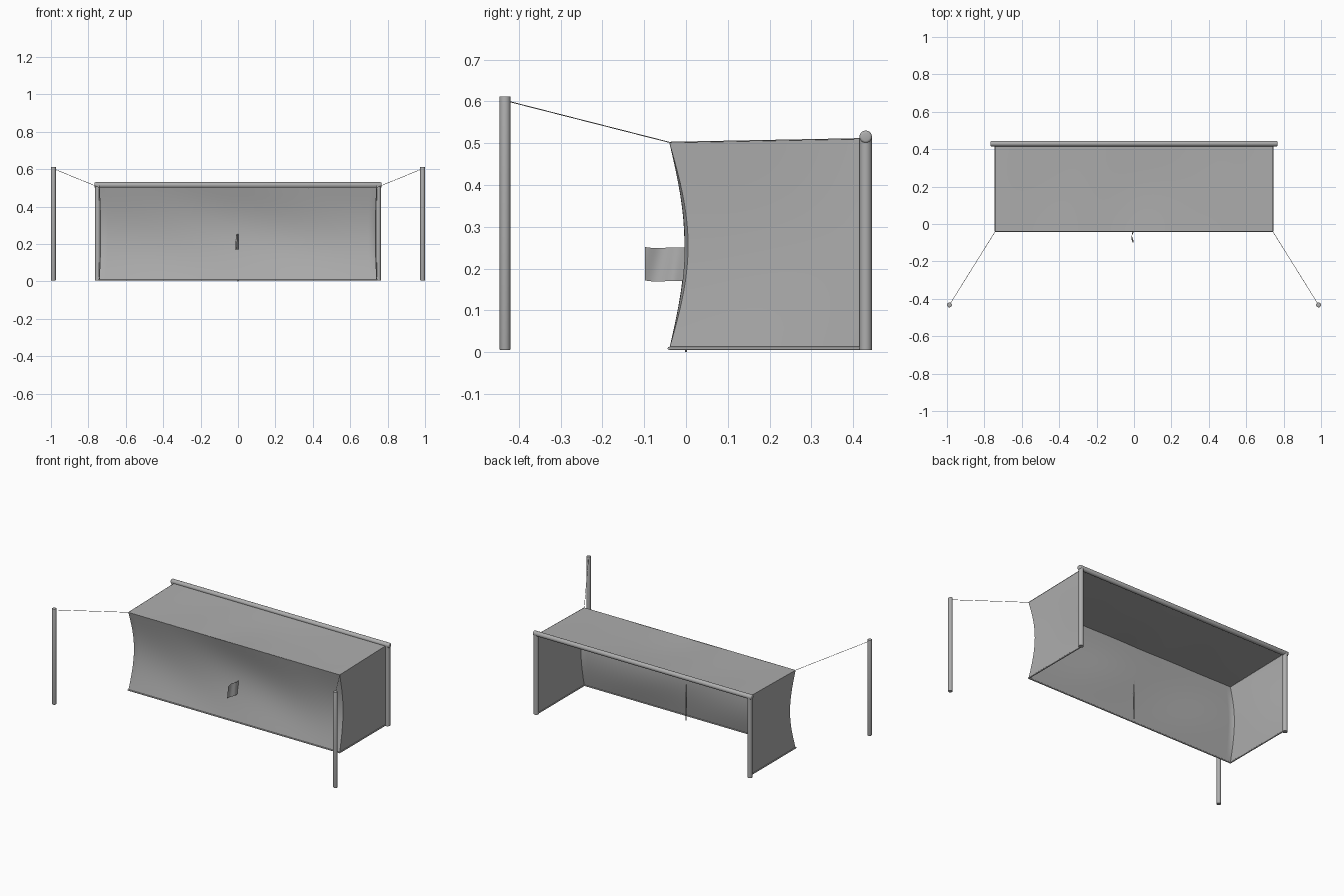
import bpy, bmesh, math
from mathutils import Vector

if "Cube" in bpy.data.objects:
    bpy.data.objects.remove(bpy.data.objects["Cube"], do_unlink=True)


def make_material(name, rgb):
    m = bpy.data.materials.new(name)
    m.use_nodes = True
    m.diffuse_color = (*rgb, 1)
    bsdf = next(n for n in m.node_tree.nodes if n.type == 'BSDF_PRINCIPLED')
    bsdf.inputs["Base Color"].default_value = (*rgb, 1)
    return m


grey = make_material("plain grey", (0.42, 0.42, 0.42))


def finish(name, bm, angle=40):
    me = bpy.data.meshes.new(name)
    bm.to_mesh(me)
    bm.free()
    me.materials.append(grey)
    ob = bpy.data.objects.new(name, me)
    bpy.context.collection.objects.link(ob)
    bpy.ops.object.select_all(action='DESELECT')
    ob.select_set(True)
    bpy.context.view_layer.objects.active = ob
    bpy.ops.object.shade_smooth_by_angle(angle=math.radians(angle))
    return ob


def rod(name, a, b, r, sides=20, bevel=0.0):
    """Cylinder between two points, with optional rounded rims."""
    a, b = Vector(a), Vector(b)
    d = b - a
    bm = bmesh.new()
    bmesh.ops.create_cone(bm, cap_ends=True, segments=sides, radius1=r, radius2=r, depth=d.length)
    if bevel:
        rims = [e for e in bm.edges if abs(e.verts[0].co.z - e.verts[1].co.z) < 1e-6]
        bmesh.ops.bevel(bm, geom=rims, offset=bevel, segments=3, profile=0.5, affect='EDGES')
    rot = Vector((0, 0, 1)).rotation_difference(d).to_matrix()
    for v in bm.verts:
        v.co = rot @ v.co + (a + b) / 2
    return finish(name, bm)


def sheet(name, f, nu, nv):
    """Cloth surface sampled from f(u, v) with u and v in 0..1."""
    bm = bmesh.new()
    g = [[bm.verts.new(f(i / nu, j / nv)) for j in range(nv + 1)] for i in range(nu + 1)]
    for i in range(nu):
        for j in range(nv):
            bm.faces.new((g[i][j], g[i + 1][j], g[i + 1][j + 1], g[i][j + 1]))
    return finish(name, bm, 60)


W = 0.742               # half width of the net
Z0, Z1 = 0.008, 0.502   # net bottom and top at the rear
MOUTH, REAR = 0.425, -0.04


def pinch(v):
    """0 at the tied top and bottom edges, 1 at mid height."""
    return math.sin(math.pi * v)


def rear_y(v):
    return REAR + 0.037 * pinch(v)


# Rear net, drawn inwards at mid height, with rounded vertical corners
def rear_net(u, v):
    x = (2 * u - 1) * (W - 0.008 * pinch(v))
    edge = max(0.0, (abs(2 * u - 1) - 0.975) / 0.025)
    fade = math.sin(math.pi * u) * pinch(v)
    y = rear_y(v) + 0.008 * pinch(v) * edge ** 2
    y += 0.005 * fade * math.sin(9 * u + 4 * v) + 0.004 * fade
    return (x, y, Z0 + (Z1 - Z0) * v)


sheet("rear_net", rear_net, 80, 24)


# Roof net with a slight sag
def roof_net(u, v):
    sag = 0.004 * pinch(u) * pinch(v) * (1 + 0.5 * math.sin(14 * u))
    dip = 0.003 * (1 - v) * pinch(u) * math.sin(11 * u) ** 2
    return ((2 * u - 1) * W, REAR + (MOUTH - REAR) * v, Z1 + 0.009 * v - sag - dip)


sheet("roof_net", roof_net, 60, 12)

for s, side in ((1, "left"), (-1, "right")):
    # Side net, meeting the curved edge of the rear net
    def side_net(u, v):
        y0 = rear_y(v) + 0.008 * pinch(v)
        x = W - 0.008 * pinch(v) * (1 - u) - 0.004 * pinch(u) * pinch(v)
        return (s * x, y0 + (MOUTH - y0) * u, Z0 + (Z1 + 0.009 * u - Z0) * v)

    sheet(side + "_side_net", side_net, 24, 20)

    # Goal post, ground bar and edge cord
    rod(side + "_goal_post", (s * 0.75, 0.43, 0.005), (s * 0.75, 0.43, 0.515), 0.015)
    rod(side + "_ground_bar", (s * 0.742, REAR, 0.009), (s * 0.742, 0.43, 0.009), 0.004, 10)
    rod(side + "_roof_cord", (s * W, REAR, Z1), (s * W, 0.43, 0.511), 0.0012, 6)

    # Free-standing tension pole with its guy rope
    rod(side + "_tension_pole", (s * 0.987, -0.433, 0.005), (s * 0.987, -0.433, 0.612),
        0.013, bevel=0.002)
    rod(side + "_guy_rope", (s * 0.987, -0.433, 0.602), (s * W, REAR, Z1), 0.0012, 6)

# Crossbar and rear ground bar
rod("crossbar", (-0.767, 0.43, 0.515), (0.767, 0.43, 0.515), 0.015, bevel=0.006)
rod("rear_ground_bar", (-0.744, REAR, 0.009), (0.744, REAR, 0.009), 0.004, 10)

# Small flag on a thin stick
rod("flag_stick", (0, 0, 0), (0, 0, 0.252), 0.002, 10)


def flag(u, v):
    x = -0.008 * u + 0.007 * math.sin(2 * math.pi * u + 1.2 * v) * min(1, 3 * u)
    return (x, -0.098 * u, 0.17 + 0.08 * v + 0.002 * math.sin(7 * u) * u)


sheet("flag", flag, 20, 8)
